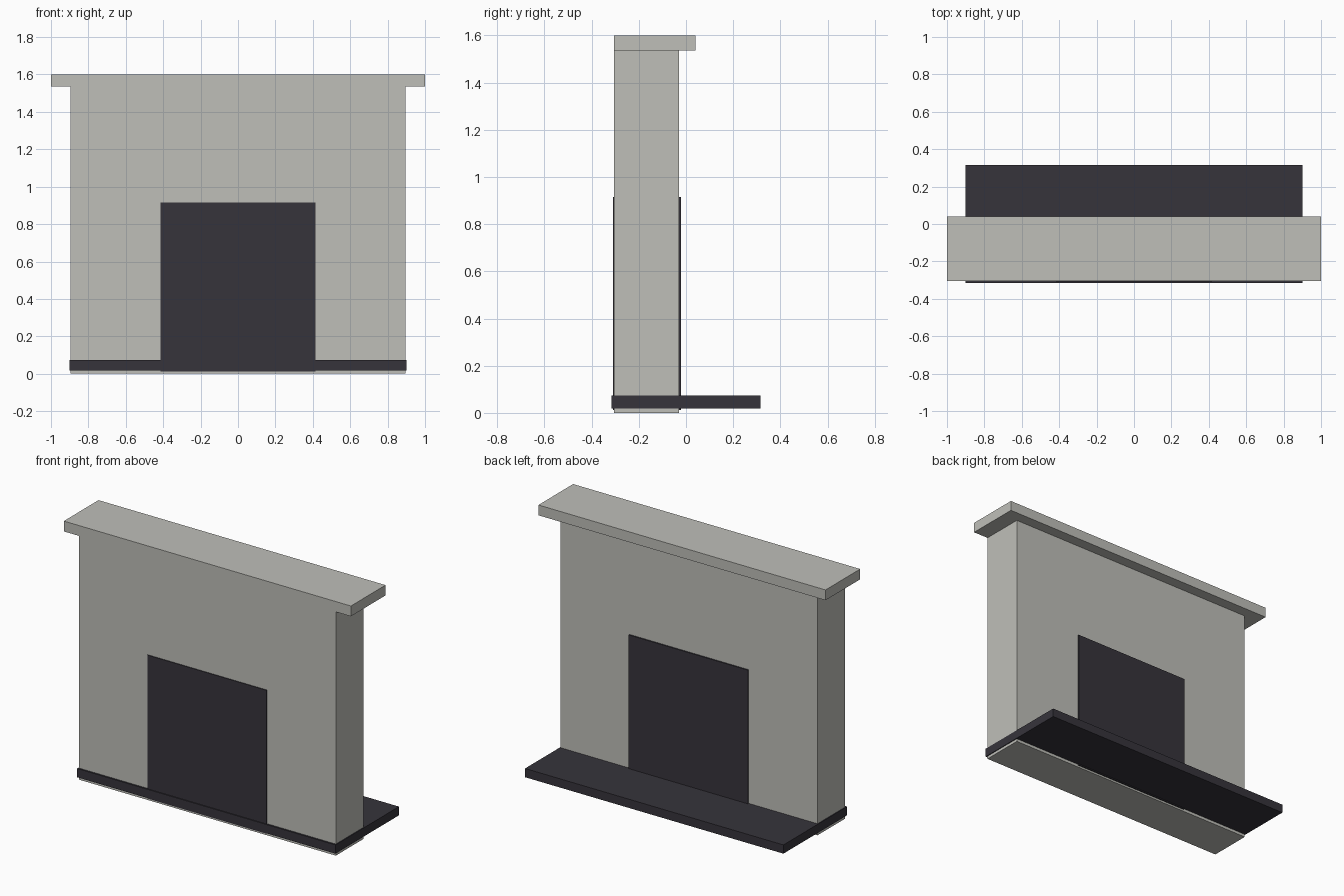
import bpy
import bmesh

cube = bpy.data.objects.get("Cube")
if cube:
    bpy.data.objects.remove(cube, do_unlink=True)


def material(name, rgb):
    mat = bpy.data.materials.new(name)
    mat.use_nodes = True
    color = (*rgb, 1.0)
    mat.diffuse_color = color
    mat.node_tree.nodes["Principled BSDF"].inputs["Base Color"].default_value = color
    return mat


def finish(bm, name, mat):
    bmesh.ops.recalc_face_normals(bm, faces=bm.faces)
    mesh = bpy.data.meshes.new(name)
    bm.to_mesh(mesh)
    bm.free()
    mesh.materials.append(mat)
    obj = bpy.data.objects.new(name, mesh)
    bpy.context.collection.objects.link(obj)


def box(name, mat, half_width, y0, y1, z0, z1):
    bm = bmesh.new()
    bmesh.ops.create_cube(bm, size=1)
    for v in bm.verts:
        v.co.x *= 2 * half_width
        v.co.y = y0 if v.co.y < 0 else y1
        v.co.z = z0 if v.co.z < 0 else z1
    finish(bm, name, mat)


stone = material("pale grey stone", (0.52, 0.52, 0.485))
slate = material("dark slate", (0.037, 0.034, 0.044))

# Surround and mantel: one T-shaped profile pulled through the depth
front, back, lip = -0.305, -0.03, 0.04
side, shelf, under, top = 0.895, 1.0, 1.535, 1.6
half = [(side, 0), (side, under), (shelf, under), (shelf, top)]
outline = half + [(-x, z) for x, z in reversed(half)]
bm = bmesh.new()
face = bm.faces.new([bm.verts.new((x, front, z)) for x, z in outline])
new = bmesh.ops.extrude_face_region(bm, geom=[face], use_keep_orig=True)["geom"]
back_verts = [g for g in new if isinstance(g, bmesh.types.BMVert)]
back_face = next(g for g in new if isinstance(g, bmesh.types.BMFace))
bmesh.ops.translate(bm, verts=back_verts, vec=(0, back - front, 0))

# Mantel shelf overhang on the hearth side
inner = [v for v in back_verts if abs(v.co.x) < shelf - 0.01 and v.co.z > 1]
bmesh.utils.face_split(back_face, inner[0], inner[1])
bm.faces.ensure_lookup_table()
strip = next(f for f in bm.faces
             if all(abs(v.co.y - back) < 0.001 and v.co.z > 1 for v in f.verts))
strip = bmesh.ops.extrude_discrete_faces(bm, faces=[strip])["faces"][0]
bmesh.ops.translate(bm, verts=list(strip.verts), vec=(0, lip - back, 0))
bmesh.ops.recalc_face_normals(bm, faces=bm.faces)
bmesh.ops.dissolve_limit(bm, angle_limit=0.01, verts=bm.verts, edges=bm.edges)
finish(bm, "surround_and_mantel", stone)

# Firebox panel showing on both faces, and the hearth slab
box("firebox_panel", slate, 0.415, -0.31, -0.022, 0.012, 0.915)
box("hearth_slab", slate, 0.9, -0.316, 0.316, 0.018, 0.073)
